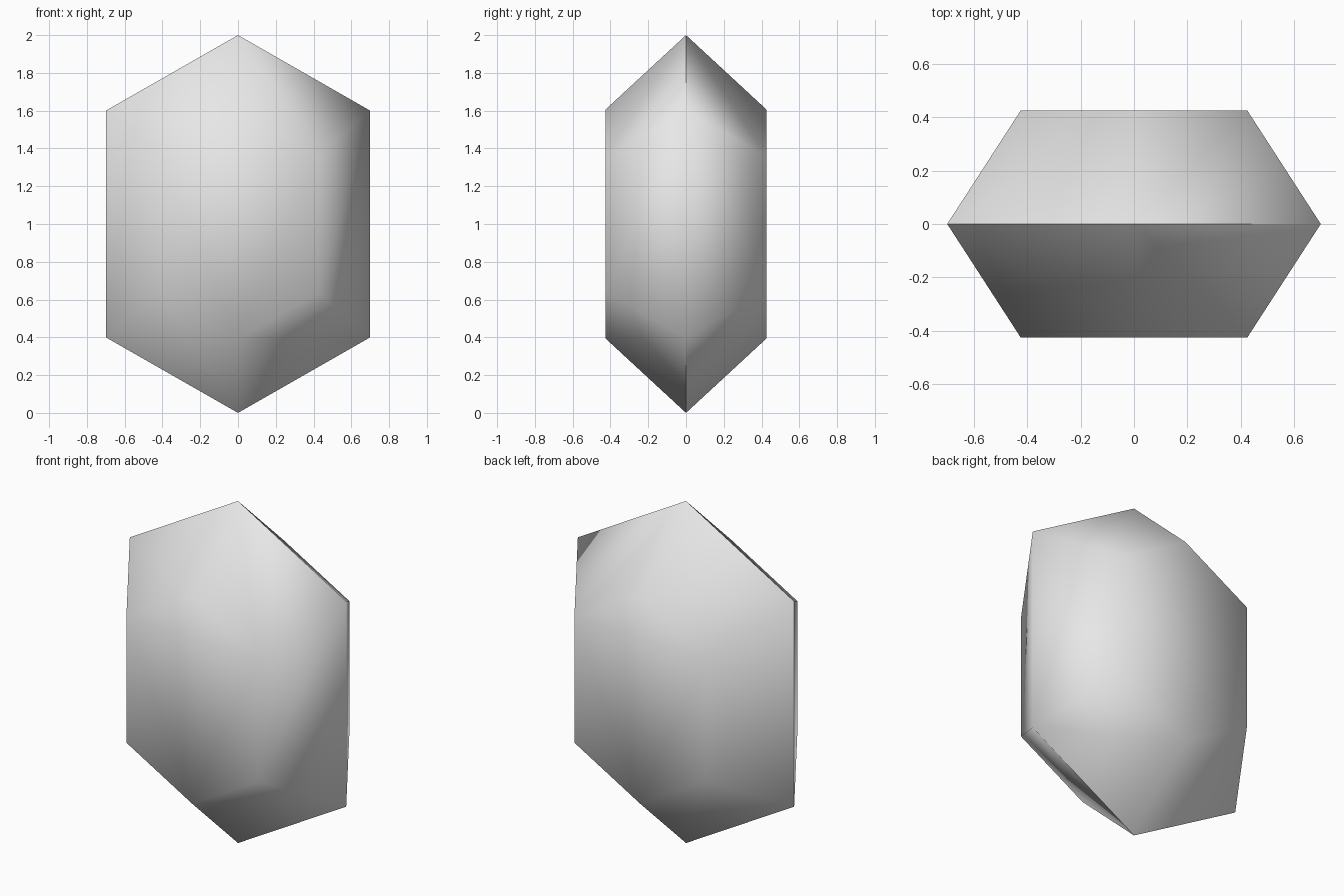
import bpy
import bmesh

cube = bpy.data.objects.get("Cube")
if cube:
    bpy.data.objects.remove(cube)

HALF_WIDTH, SHOULDER, HALF_DEPTH = 0.70, 0.60, 0.425
TABLE_SCALE = 0.607

# Material
grey = bpy.data.materials.new("pale_grey")
grey.use_nodes = True
colour = (0.8, 0.8, 0.8, 1)
grey.diffuse_color = colour
grey.node_tree.nodes["Principled BSDF"].inputs["Base Color"].default_value = colour

# Tall hexagon outline, seen from the front
outline = [(0, 1), (HALF_WIDTH, SHOULDER), (HALF_WIDTH, -SHOULDER),
           (0, -1), (-HALF_WIDTH, -SHOULDER), (-HALF_WIDTH, SHOULDER)]

bm = bmesh.new()


def ring(scale, y):
    return [bm.verts.new((x * scale, y, 1 + z * scale)) for x, z in outline]


# Wide girdle with a smaller flat table on the front and back
girdle = ring(1, 0)
for side in (-1, 1):
    table = ring(TABLE_SCALE, side * HALF_DEPTH)
    bm.faces.new(table)
    for i in range(len(outline)):
        j = (i + 1) % len(outline)
        bm.faces.new((girdle[i], girdle[j], table[j], table[i]))
bmesh.ops.recalc_face_normals(bm, faces=bm.faces[:])

# Soft facets, with a hard girdle everywhere but its left upright
for face in bm.faces:
    face.smooth = True
for edge in bm.edges:
    on_girdle = all(abs(v.co.y) < 0.01 for v in edge.verts)
    left_upright = all(v.co.x > HALF_WIDTH - 0.01 for v in edge.verts)
    edge.smooth = not on_girdle or left_upright

mesh = bpy.data.meshes.new("gem")
bm.to_mesh(mesh)
bm.free()
mesh.materials.append(grey)
gem = bpy.data.objects.new("gem", mesh)
bpy.context.collection.objects.link(gem)
